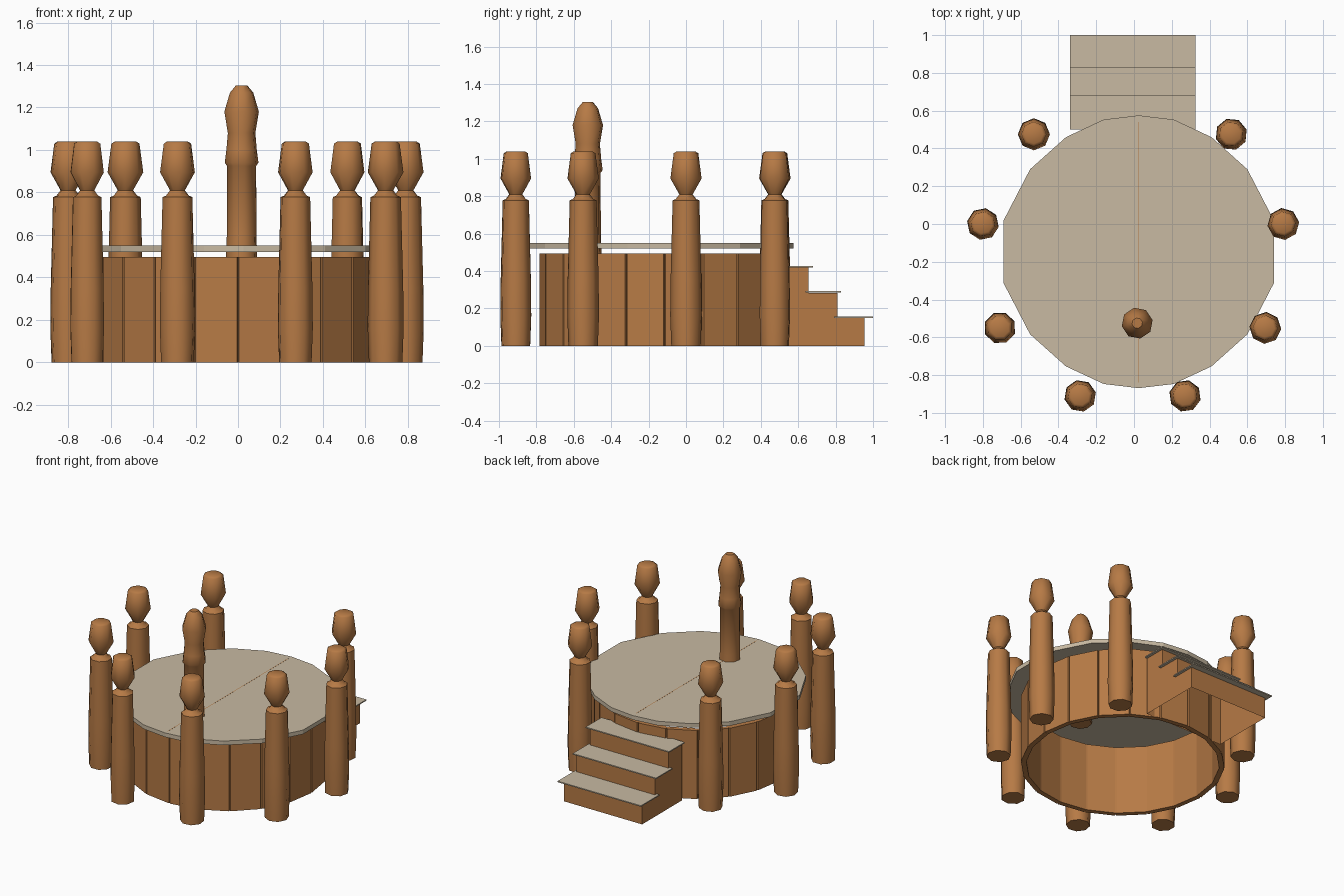
import bpy, bmesh, math
from math import sin, cos, pi, radians

if "Cube" in bpy.data.objects:
    bpy.data.objects.remove(bpy.data.objects["Cube"])


def material(name, rgb):
    m = bpy.data.materials.new(name)
    m.diffuse_color = (*rgb, 1)
    m.use_nodes = True
    m.node_tree.nodes["Principled BSDF"].inputs["Base Color"].default_value = m.diffuse_color
    return m


WOOD = material("brown wood", (0.47, 0.195, 0.06))
PALE = material("pale planks", (0.58, 0.49, 0.36))


def make(name, bm, mat, smooth=None):
    bmesh.ops.recalc_face_normals(bm, faces=bm.faces)
    me = bpy.data.meshes.new(name)
    bm.to_mesh(me)
    bm.free()
    me.materials.append(mat)
    ob = bpy.data.objects.new(name, me)
    bpy.context.collection.objects.link(ob)
    if smooth:
        bpy.ops.object.select_all(action='DESELECT')
        ob.select_set(True)
        bpy.context.view_layer.objects.active = ob
        bpy.ops.object.shade_smooth_by_angle(angle=radians(smooth))
    return ob


def loft(bm, rings, cap=True, closed=False):
    vs = [[bm.verts.new(p) for p in r] for r in rings]
    n = len(vs[0])
    pairs = list(zip(vs, vs[1:])) + ([(vs[-1], vs[0])] if closed else [])
    for a, b in pairs:
        for i in range(n):
            j = (i + 1) % n
            bm.faces.new((a[i], a[j], b[j], b[i]))
    if cap:
        bm.faces.new(vs[0])
        bm.faces.new(vs[-1])


def post(name, x, y, profile, turn):
    bm = bmesh.new()
    loft(bm, [[(x + r * cos(turn + i * pi / 4), y + r * sin(turn + i * pi / 4), z)
               for i in range(8)] for r, z in profile])
    make(name, bm, WOOD, 50)


def box(name, x0, x1, y0, y1, z0, z1, mat):
    bm = bmesh.new()
    loft(bm, [[(x0, y0, z), (x1, y0, z), (x1, y1, z), (x0, y1, z)] for z in (z0, z1)])
    make(name, bm, mat)


# round base wall: 20 flat panels with narrow grooves between them, hollow inside
CY, R, N = -0.115, 0.667, 20
outer, inner = [], []
for i in range(N):
    a = -pi / 2 + i * 2 * pi / N
    for da, dr in ((-0.008, 0), (0, 0.014), (0.008, 0)):
        outer.append(((R - dr) * cos(a + da), CY + (R - dr) * sin(a + da)))
        inner.append(((R - 0.035) * cos(a + da), CY + (R - 0.035) * sin(a + da)))
bm = bmesh.new()
loft(bm, [[(x, y, z) for x, y in ring] for ring, z in
          ((outer, 0), (outer, 0.495), (inner, 0.495), (inner, 0))], cap=False, closed=True)
make("base_wall", bm, WOOD)

# deck: 18 sided slab floating just above the wall
half = [(0.185, 0.70), (0.385, 0.607), (0.575, 0.437), (0.715, 0.167)]
right = [(0, 0.722)] + half + [(x, -y) for x, y in reversed(half)] + [(0, -0.722)]
outline = right + [(-x, y) for x, y in reversed(right[1:-1])]
bm = bmesh.new()
loft(bm, [[(0.025 + x, -0.147 + y, z) for x, y in outline] for z in (0.52, 0.55)])
make("deck", bm, PALE)

# seam down the middle of the deck
box("deck_seam", 0.023, 0.027, -0.84, 0.54, 0.548, 0.5505, WOOD)

# eight carved posts around the deck
POST = [(0.079, 0), (0.085, 0.16), (0.083, 0.35), (0.072, 0.778), (0.055, 0.785),
        (0.036, 0.81), (0.084, 0.895), (0.066, 1.03), (0.05, 1.04)]
places = [(-0.53, 0.475), (0.515, 0.475), (-0.8, 0), (0.79, 0),
          (-0.71, -0.55), (0.695, -0.55), (-0.285, -0.91), (0.27, -0.91)]
for k, (x, y) in enumerate(places):
    post("carved_post_%d" % (k + 1), x, y, POST, k * 0.3)

# tall carved pole standing on the deck
post("tall_carved_pole", 0.017, -0.525,
     [(0.075, 0.49), (0.071, 0.6), (0.07, 0.925), (0.081, 0.94), (0.073, 1.0),
      (0.066, 1.08), (0.083, 1.18), (0.056, 1.27), (0.028, 1.303)], 0.2)

# stepped body of the stairs, open underneath
steps = [(0.955, 0.0), (0.955, 0.15), (0.81, 0.15), (0.81, 0.283),
         (0.655, 0.283), (0.655, 0.418), (0.50, 0.418), (0.50, 0.0)]
bm = bmesh.new()
L, Rr = [[bm.verts.new((x, y, z)) for y, z in steps] for x in (-0.318, 0.308)]
bm.faces.new(L)
bm.faces.new(Rr)
for i in range(7):
    bm.faces.new((L[i], L[i + 1], Rr[i + 1], Rr[i]))
make("stair_body", bm, WOOD)

# pale treads
for k, (y0, y1, z) in enumerate([(0.79, 1.0, 0.15), (0.64, 0.828, 0.284), (0.50, 0.68, 0.419)]):
    box("stair_tread_%d" % (k + 1), -0.34, 0.326, y0, y1, z, z + 0.008, PALE)
